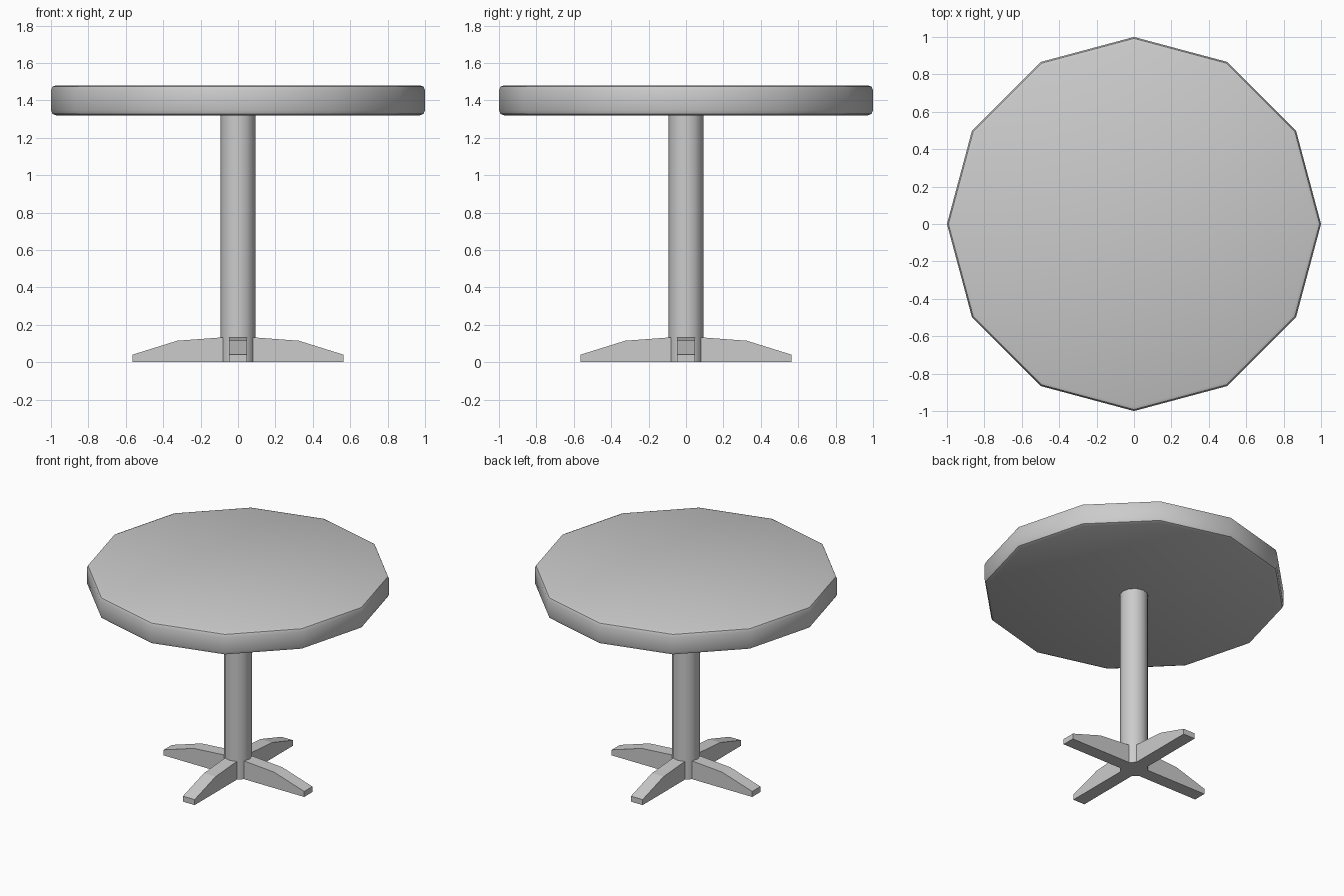
import bpy, bmesh, math

if "Cube" in bpy.data.objects:
    bpy.data.objects.remove(bpy.data.objects["Cube"])


def smooth(ob, angle):
    bpy.ops.object.select_all(action='DESELECT')
    ob.select_set(True)
    bpy.context.view_layer.objects.active = ob
    bpy.ops.object.shade_smooth_by_angle(angle=math.radians(angle))


def make_object(name, bm):
    bmesh.ops.recalc_face_normals(bm, faces=bm.faces)
    mesh = bpy.data.meshes.new(name)
    bm.to_mesh(mesh)
    bm.free()
    ob = bpy.data.objects.new(name, mesh)
    bpy.context.collection.objects.link(ob)
    return ob


def lathe(name, profile, sides=12):
    """Stack of closed rings from (radius, z) points, capped at both ends."""
    bm = bmesh.new()
    rings = []
    for r, z in profile:
        rings.append([bm.verts.new((r * math.cos(math.tau * i / sides),
                                    r * math.sin(math.tau * i / sides), z))
                      for i in range(sides)])
    for a, b in zip(rings, rings[1:]):
        for i in range(sides):
            j = (i + 1) % sides
            bm.faces.new((a[i], a[j], b[j], b[i]))
    bm.faces.new(rings[0])
    bm.faces.new(rings[-1])
    ob = make_object(name, bm)
    smooth(ob, 40)
    return ob


def foot(name, angle, half_width=0.047):
    """Side profile of a foot, extruded across its width and turned about z."""
    profile = [(0.08, 0), (0.565, 0), (0.565, 0.04), (0.325, 0.115), (0.08, 0.133)]
    bm = bmesh.new()
    face = bm.faces.new([bm.verts.new((x, -half_width, z)) for x, z in profile])
    new = bmesh.ops.extrude_face_region(bm, geom=[face])['geom']
    bmesh.ops.translate(bm, vec=(0, 2 * half_width, 0),
                        verts=[v for v in new if isinstance(v, bmesh.types.BMVert)])
    ob = make_object(name, bm)
    ob.rotation_euler.z = angle


# Twelve-sided top with softly rounded rims
lathe("table_top", [(0.972, 1.32), (0.992, 1.328), (1.0, 1.348),
                    (1.0, 1.453), (0.992, 1.473), (0.975, 1.48)])

# Central column down to the floor
lathe("column", [(0.094, 0), (0.094, 1.325)])

# Four tapering feet
for i, side in enumerate(("right", "back", "left", "front")):
    foot(side + "_foot", i * math.pi / 2)
